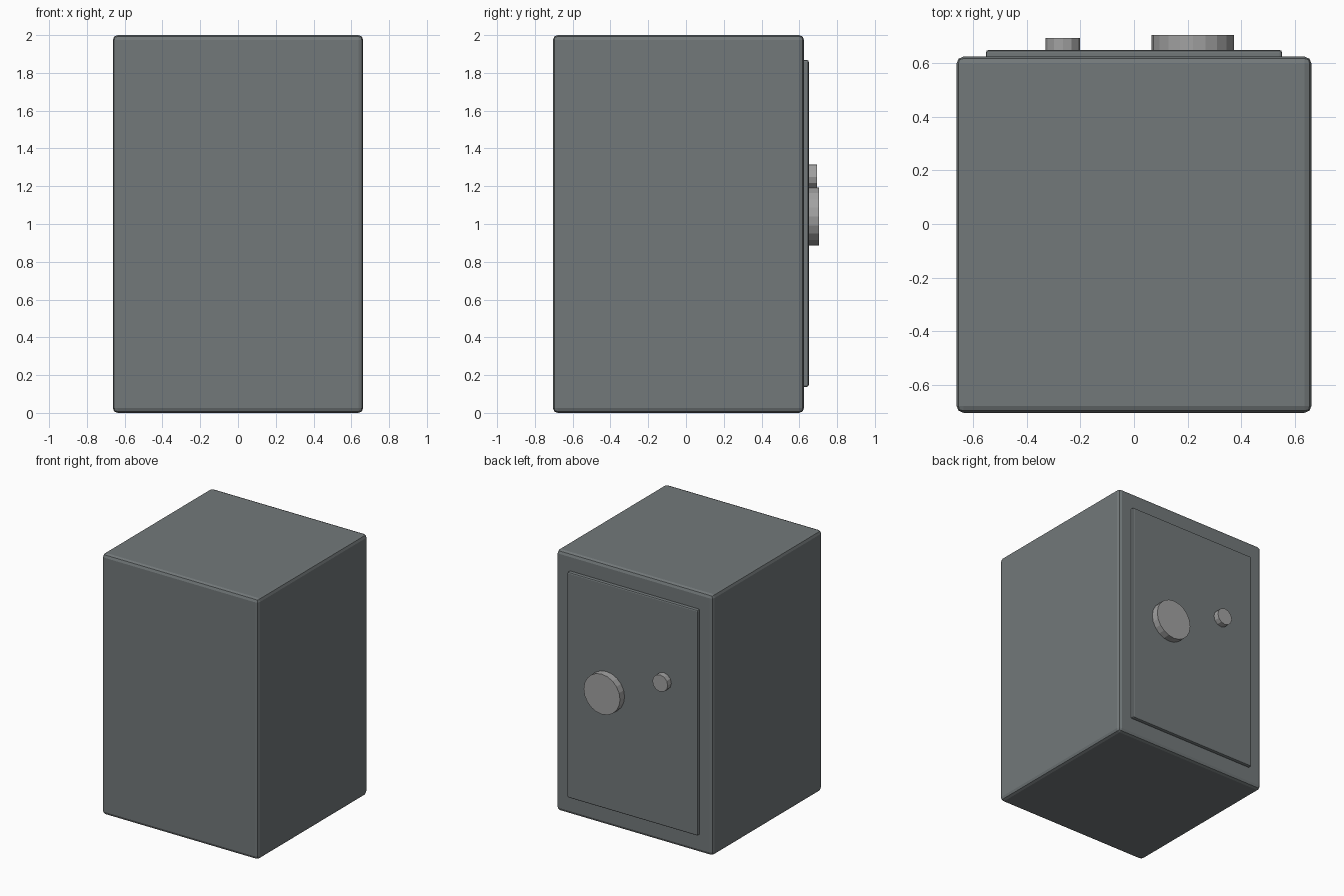
import bpy
from math import radians

if "Cube" in bpy.data.objects:
    bpy.data.objects.remove(bpy.data.objects["Cube"])


def material(name, rgb):
    m = bpy.data.materials.new(name)
    m.diffuse_color = (*rgb, 1)
    m.use_nodes = True
    m.node_tree.nodes["Principled BSDF"].inputs["Base Color"].default_value = m.diffuse_color
    return m


steel = material("dark_steel", (0.17, 0.19, 0.195))
metal = material("light_metal", (0.36, 0.36, 0.36))


def box(name, lo, hi, bevel, segments):
    """Bevelled box spanning two opposite corners."""
    bpy.ops.mesh.primitive_cube_add(
        size=1, location=[(a + b) / 2 for a, b in zip(lo, hi)])
    ob = bpy.context.object
    ob.name = name
    ob.scale = [b - a for a, b in zip(lo, hi)]
    bpy.ops.object.transform_apply(location=False, rotation=False, scale=True)
    mod = ob.modifiers.new("rounded_edges", 'BEVEL')
    mod.width = bevel
    mod.segments = segments
    ob.data.materials.append(steel)


def disc(name, x, z, radius, y0, y1, sides):
    """Flat-sided disc standing out from the door along y."""
    bpy.ops.mesh.primitive_cylinder_add(
        vertices=sides, radius=radius, depth=y1 - y0,
        location=(x, (y0 + y1) / 2, z),
        rotation=(radians(90), radians(90), 0))
    ob = bpy.context.object
    ob.name = name
    ob.data.materials.append(metal)


# Cabinet and raised door on the +y side
box("cabinet", (-0.663, -0.705, 0), (0.663, 0.625, 2), 0.026, 2)
box("door", (-0.553, 0.58, 0.138), (0.553, 0.65, 1.868), 0.01, 2)

# Large dial and small lock knob
disc("dial", 0.22, 1.04, 0.154, 0.64, 0.705, 20)
disc("lock_knob", -0.266, 1.25, 0.065, 0.64, 0.694, 12)
